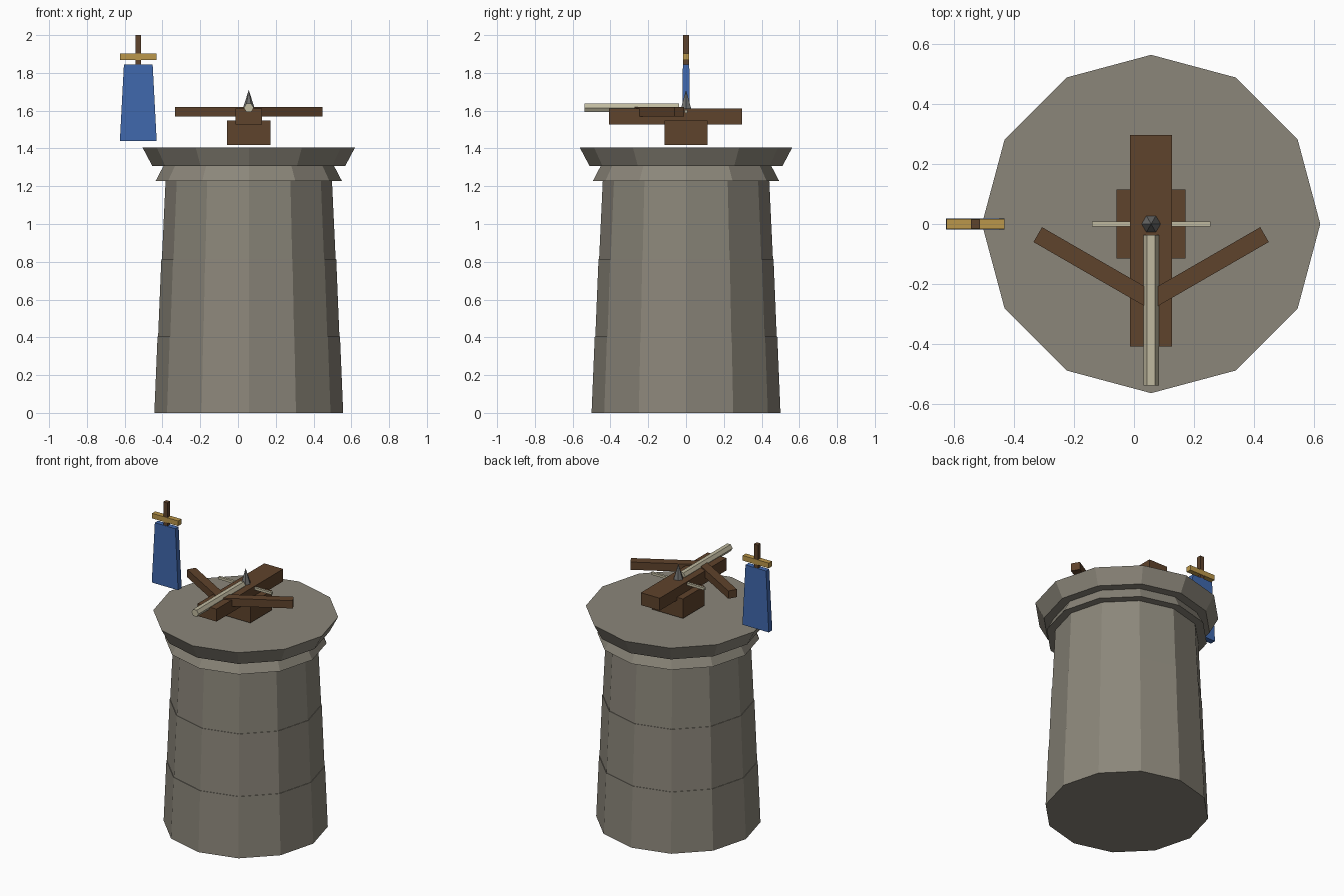
import bpy
import math
from mathutils import Matrix, Vector

cube = bpy.data.objects.get("Cube")
if cube:
    bpy.data.objects.remove(cube, do_unlink=True)

CX = 0.057  # tower axis


def material(name, rgb):
    m = bpy.data.materials.new(name)
    m.use_nodes = True
    color = (*rgb, 1.0)
    m.diffuse_color = color
    m.node_tree.nodes["Principled BSDF"].inputs["Base Color"].default_value = color
    return m


stone = material("stone", (0.26, 0.24, 0.195))
wood = material("dark wood", (0.114, 0.056, 0.025))
blue = material("blue cloth", (0.051, 0.138, 0.42))
gold = material("gold", (0.50, 0.31, 0.07))
cream = material("pale wood", (0.53, 0.49, 0.35))
iron = material("iron", (0.16, 0.16, 0.155))


def finish(name, mat):
    ob = bpy.context.object
    ob.name = name
    ob.data.name = name
    ob.data.materials.append(mat)
    return ob


def drum(name, mat, sides, r1, r2, z1, z2):
    """Faceted cone section on the tower axis, with a corner facing +x."""
    bpy.ops.mesh.primitive_cone_add(vertices=sides, radius1=r1, radius2=r2, depth=z2 - z1,
                                    location=(CX, 0, (z1 + z2) / 2),
                                    rotation=(0, 0, math.pi / 2))
    return finish(name, mat)


def box(name, mat, center, size, turn=0.0):
    bpy.ops.mesh.primitive_cube_add(size=1, location=center, rotation=(0, 0, turn))
    ob = finish(name, mat)
    ob.data.transform(Matrix.Diagonal(Vector((*size, 1))))
    return ob


# Tower: three tapering courses, a collar and a flared platform
drum("tower_base", stone, 12, 0.50, 0.483, 0, 0.405)
drum("tower_middle", stone, 12, 0.48, 0.463, 0.405, 0.815)
drum("tower_upper", stone, 12, 0.46, 0.44, 0.815, 1.24)
drum("collar", stone, 12, 0.493, 0.45, 1.228, 1.31)
drum("platform", stone, 12, 0.51, 0.563, 1.306, 1.406)

# Mounted bow: block, stock and two swept arms
box("bow_base", wood, (CX, 0, 1.483), (0.23, 0.23, 0.13))
box("stock", wood, (CX, -0.056, 1.569), (0.14, 0.705, 0.083))
for side, label in ((1, "left"), (-1, "right")):
    box("bow_arm_" + label, wood, (CX + side * 0.189, -0.144, 1.594),
        (0.435, 0.057, 0.052), side * math.radians(30))
box("bow_string", cream, (CX, 0, 1.595), (0.395, 0.016, 0.016))

# Bolt shaft lying on the stock, and its upright pointed tip
bpy.ops.mesh.primitive_cylinder_add(vertices=6, radius=0.026, depth=0.5,
                                    location=(CX, -0.287, 1.615),
                                    rotation=(math.pi / 2, 0, 0))
shaft = finish("bolt_shaft", cream)
shaft.data.transform(Matrix.Rotation(math.radians(30), 4, 'Z'))
drum("bolt_tip", iron, 6, 0.035, 0, 1.6, 1.71)

# Banner beside the platform
BX = -0.528
box("banner_pole", wood, (BX, 0, 1.75), (0.03, 0.03, 0.5))
box("banner_crossbar", gold, (BX, 0, 1.885), (0.193, 0.034, 0.034))
cloth = box("banner_cloth", blue, (BX, 0, 1.642), (0.195, 0.038, 0.405))
for v in cloth.data.vertices:
    if v.co.z > 0:
        v.co.x *= 0.78
        v.co.y *= 0.9
